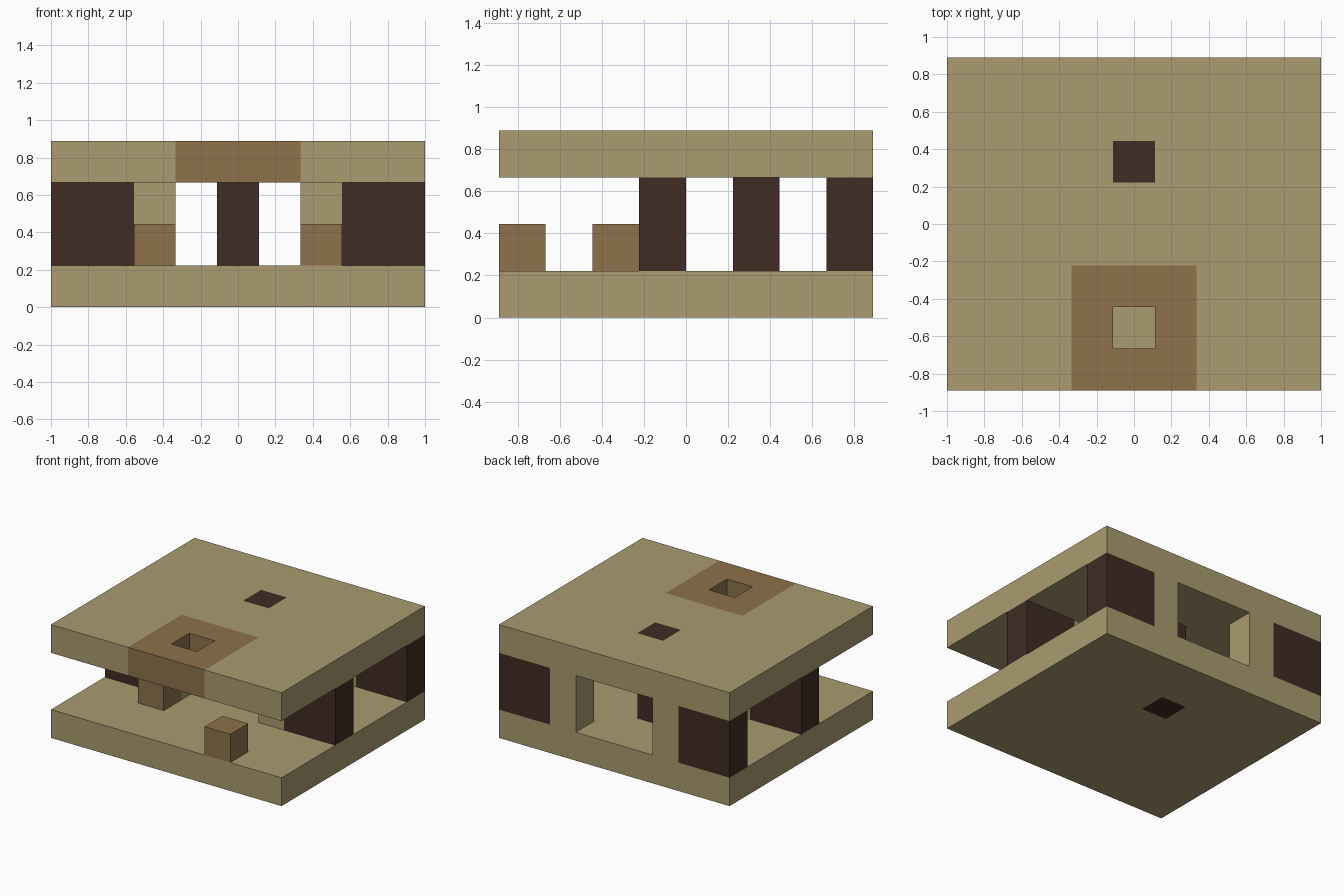
import bpy
import bmesh

old = bpy.data.objects.get("Cube")
if old:
    bpy.data.objects.remove(old, do_unlink=True)

U = 2 / 9  # size of one building block; the model is 9 x 8 x 4 blocks


def material(name, color):
    mat = bpy.data.materials.new(name)
    mat.use_nodes = True
    mat.diffuse_color = (*color, 1)
    bsdf = mat.node_tree.nodes["Principled BSDF"]
    bsdf.inputs["Base Color"].default_value = (*color, 1)
    bsdf.inputs["Roughness"].default_value = 0.9
    return mat


MATS = [
    material("sand", (0.40, 0.33, 0.16)),
    material("brown", (0.266, 0.170, 0.070)),
    material("dark_wood", (0.051, 0.025, 0.017)),
]
SAND, BROWN, DARK = range(3)


def blocks(name, xs, ys, z0, z1, rule):
    """Layer cut at block lines xs and ys; rule gives each cell's colour, or None for a hole."""
    bm = bmesh.new()

    def cell(i, j):
        if 0 <= i < len(xs) - 1 and 0 <= j < len(ys) - 1:
            return rule(xs[i], ys[j])
        return None

    def face(points, color):
        verts = [bm.verts.new(((x - 4.5) * U, (y - 4) * U, z * U)) for x, y, z in points]
        bm.faces.new(verts).material_index = color

    for i in range(len(xs) - 1):
        for j in range(len(ys) - 1):
            color = cell(i, j)
            if color is None:
                continue
            a, b, c, d = xs[i], xs[i + 1], ys[j], ys[j + 1]
            ring = [(a, c), (b, c), (b, d), (a, d)]
            face([(x, y, z1) for x, y in ring], color)
            face([(x, y, z0) for x, y in reversed(ring)], color)
            # Side faces only where the neighbouring cell is empty
            for k, (di, dj) in enumerate([(0, -1), (1, 0), (0, 1), (-1, 0)]):
                if cell(i + di, j + dj) is None:
                    p, q = ring[k], ring[(k + 1) % 4]
                    face([(*p, z0), (*q, z0), (*q, z1), (*p, z1)], color)
    bmesh.ops.remove_doubles(bm, verts=bm.verts, dist=0.0001)
    mesh = bpy.data.meshes.new(name)
    bm.to_mesh(mesh)
    bm.free()
    for mat in MATS:
        mesh.materials.append(mat)
    obj = bpy.data.objects.new(name, mesh)
    bpy.context.collection.objects.link(obj)
    return obj


def box(name, x, y, width, height, color):
    """Block standing on the floor, one block deep."""
    blocks(name, [x, x + width], [y, y + 1], 1, 1 + height, lambda *_: color)


# Floor with the post's foot showing through
def floor_color(x, y):
    return DARK if (x, y) == (4, 5) else SAND


# Roof with the post's head, a brown front patch and a smoke hole
def roof_color(x, y):
    if (x, y) == (4, 1):
        return None
    if (x, y) == (4, 5):
        return DARK
    return BROWN if 3 <= x < 6 and y < 3 else SAND


blocks("floor", [0, 4, 5, 9], [0, 5, 6, 8], 0, 1, floor_color)
blocks("roof", [0, 3, 4, 5, 6, 9], [0, 1, 2, 3, 5, 6, 8], 3, 4, roof_color)

# Centre post between floor and roof
box("centre_post", 4, 5, 1, 2, DARK)

# Front and back walls: dark outer panels with sand jambs beside the opening
for row, y in (("front", 3), ("back", 7)):
    for side, panel_x, jamb_x in (("right", 0, 2), ("left", 7, 6)):
        box(f"{row}_{side}_panel", panel_x, y, 2, 2, DARK)
        box(f"{row}_{side}_jamb", jamb_x, y, 1, 2, SAND)

# Two low stools on the porch
box("left_stool", 6, 0, 1, 1, BROWN)
box("right_stool", 2, 2, 1, 1, BROWN)
